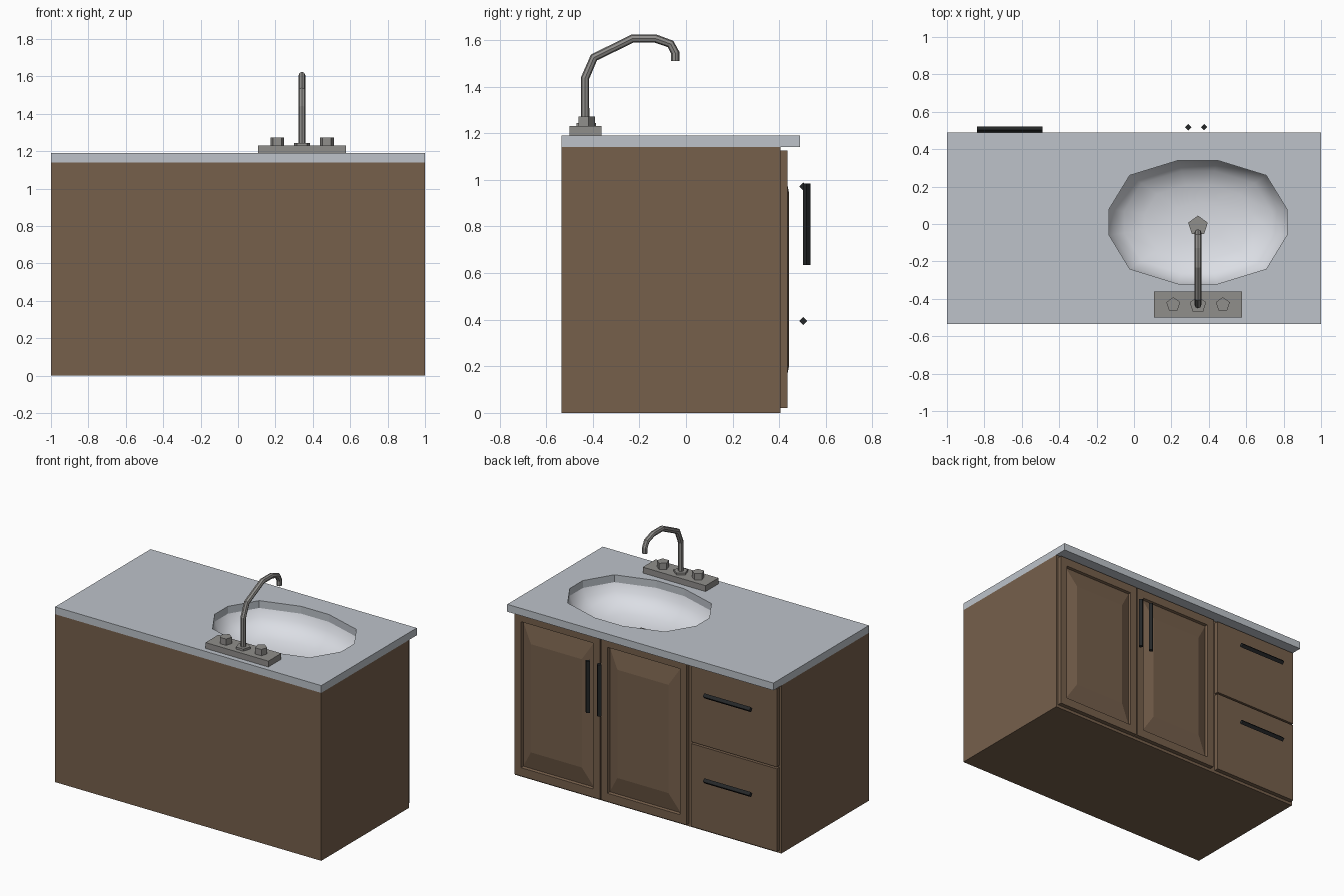
import bpy, bmesh, math
from mathutils import Matrix

if "Cube" in bpy.data.objects:
    bpy.data.objects.remove(bpy.data.objects["Cube"])


def material(name, rgb):
    m = bpy.data.materials.new(name)
    m.diffuse_color = (*rgb, 1)
    m.use_nodes = True
    m.node_tree.nodes["Principled BSDF"].inputs["Base Color"].default_value = m.diffuse_color
    return m


WOOD = material("brown wood", (0.181, 0.115, 0.071))
STONE = material("grey stone", (0.51, 0.545, 0.59))
BASIN = material("white ceramic", (0.71, 0.73, 0.78))
METAL = material("brushed metal", (0.28, 0.272, 0.26))
BLACK = material("black handle", (0.018, 0.02, 0.021))


def finish(name, bm, mat, smooth=False, recalc=True):
    if recalc:
        bmesh.ops.recalc_face_normals(bm, faces=bm.faces)
    me = bpy.data.meshes.new(name)
    bm.to_mesh(me)
    bm.free()
    me.materials.append(mat)
    for p in me.polygons:
        p.use_smooth = smooth
    ob = bpy.data.objects.new(name, me)
    bpy.context.collection.objects.link(ob)
    return ob


def box(name, x, y, z, mat, open_top=False):
    bm = bmesh.new()
    bmesh.ops.create_cube(bm, size=1)
    for v in bm.verts:
        for i, r in enumerate((x, y, z)):
            v.co[i] = r[0] if v.co[i] < 0 else r[1]
    if open_top:
        bm.normal_update()
        top = [f for f in bm.faces if f.normal.z > 0.5]
        bmesh.ops.delete(bm, geom=top, context='FACES_ONLY')
    return finish(name, bm, mat)


def front_panel(name, x, z, rings):
    """Loft rectangles, each given as (x margin, z margin, y)."""
    bm = bmesh.new()
    loops = []
    for mx, mz, y in rings:
        a, b, c, d = x[0] + mx, x[1] - mx, z[0] + mz, z[1] - mz
        loops.append([bm.verts.new((px, y, pz)) for px, pz in ((a, c), (b, c), (b, d), (a, d))])
    for l, m in zip(loops, loops[1:]):
        for i in range(4):
            j = (i + 1) % 4
            bm.faces.new((l[i], l[j], m[j], m[i]))
    bm.faces.new(loops[0])
    bm.faces.new(loops[-1])
    return finish(name, bm, WOOD)


def prism(name, sides, r, length, loc, mat, axis='Z', turn=0.0):
    bm = bmesh.new()
    rot = {'Z': Matrix(), 'X': Matrix.Rotation(math.pi / 2, 4, 'Y')}[axis]
    bmesh.ops.create_cone(bm, cap_ends=True, segments=sides, radius1=r, radius2=r, depth=length,
                          matrix=Matrix.Translation(loc) @ rot @ Matrix.Rotation(turn, 4, 'Z'))
    return finish(name, bm, mat)


# Cabinet body
box("cabinet", (-1, 1), (-0.535, 0.405), (0, 1.14), WOOD, open_top=True)

# Raised panel doors and plain drawer fronts
door_rings = [(0, 0, 0.404), (0, 0, 0.435), (0.05, 0.057, 0.435),
              (0.055, 0.062, 0.418), (0.13, 0.185, 0.443)]
for name, x in (("left_door", (0.343, 0.985)), ("right_door", (-0.308, 0.335))):
    front_panel(name, x, (0.02, 1.125), door_rings)
for name, z in (("lower_drawer", (0.02, 0.583)), ("upper_drawer", (0.595, 1.125))):
    front_panel(name, (-0.987, -0.345), z, door_rings[:2])

# Four-sided bar handles
for i, x in enumerate((0.29, 0.375)):
    prism(f"door_handle_{i + 1}", 4, 0.017, 0.35, (x, 0.518, 0.81), BLACK)
for i, z in enumerate((0.395, 0.972)):
    prism(f"drawer_handle_{i + 1}", 4, 0.017, 0.35, (-0.665, 0.503, z), BLACK, 'X')

# Twelve-sided oval outline shared by the counter hole and the basin
CX, CY = 0.342, 0.01
q = [(0.475, 0.07), (0.365, 0.25), (0.105, 0.33)]
oval = q + [(-x, y) for x, y in reversed(q)]
oval += [(-x, -y) for x, y in oval]

# Countertop with the oval cut through
bm = bmesh.new()
outer = [(-1, -0.535), (1, -0.535), (1, 0.49), (-1, 0.49)]
edges = []
for loop in (outer, [(CX + x, CY + y) for x, y in oval]):
    vs = [bm.verts.new((x, y, 1.14)) for x, y in loop]
    edges += [bm.edges.new((vs[i], vs[(i + 1) % len(vs)])) for i in range(len(vs))]
bmesh.ops.triangle_fill(bm, use_beauty=True, edges=edges, normal=(0, 0, 1))
ext = bmesh.ops.extrude_face_region(bm, geom=bm.faces[:], use_keep_orig=True)
for v in ext["geom"]:
    if isinstance(v, bmesh.types.BMVert):
        v.co.z = 1.19
finish("countertop", bm, STONE)

# Basin bowl
bm = bmesh.new()
rings = []
for s, z in ((1, 1.14), (0.95, 1.09), (0.83, 1.04), (0.6, 1.003), (0.3, 0.985)):
    rings.append([bm.verts.new((CX + x * s, CY + y * s, z)) for x, y in oval])
for a, b in zip(rings, rings[1:]):
    for i in range(12):
        j = (i + 1) % 12
        bm.faces.new((a[i], a[j], b[j], b[i]))
mid = bm.verts.new((CX, CY, 0.98))
for i in range(12):
    bm.faces.new((rings[-1][i], rings[-1][(i + 1) % 12], mid))
bm.normal_update()
for f in bm.faces:
    if f.normal.z < 0:
        f.normal_flip()
finish("basin", bm, BASIN, smooth=True, recalc=False)
POINT_BACK = math.pi
prism("drain", 5, 0.055, 0.01, (CX, -0.01, 0.987), METAL)

# Faucet plate, knobs and collar
box("faucet_plate", (0.106, 0.578), (-0.5, -0.362), (1.19, 1.23), METAL)
for i, x in enumerate((0.21, 0.475)):
    prism(f"faucet_knob_{i + 1}", 5, 0.039, 0.045, (x, -0.43, 1.25), METAL)
prism("faucet_collar", 5, 0.046, 0.016, (CX, -0.433, 1.236), METAL)

# Gooseneck spout swept along a path
cu = bpy.data.curves.new("spout_path", 'CURVE')
cu.dimensions = '3D'
cu.bevel_depth = 0.018
cu.bevel_resolution = 2
cu.use_fill_caps = True
path = [(-0.433, 1.23), (-0.433, 1.437), (-0.395, 1.525), (-0.23, 1.606), (-0.13, 1.606),
        (-0.066, 1.583), (-0.046, 1.545), (-0.046, 1.51)]
sp = cu.splines.new('POLY')
sp.points.add(len(path) - 1)
for p, (y, z) in zip(sp.points, path):
    p.co = (CX, y, z, 1)
sp.use_smooth = False
cu.materials.append(METAL)
spout = bpy.data.objects.new("faucet_spout", cu)
bpy.context.collection.objects.link(spout)
